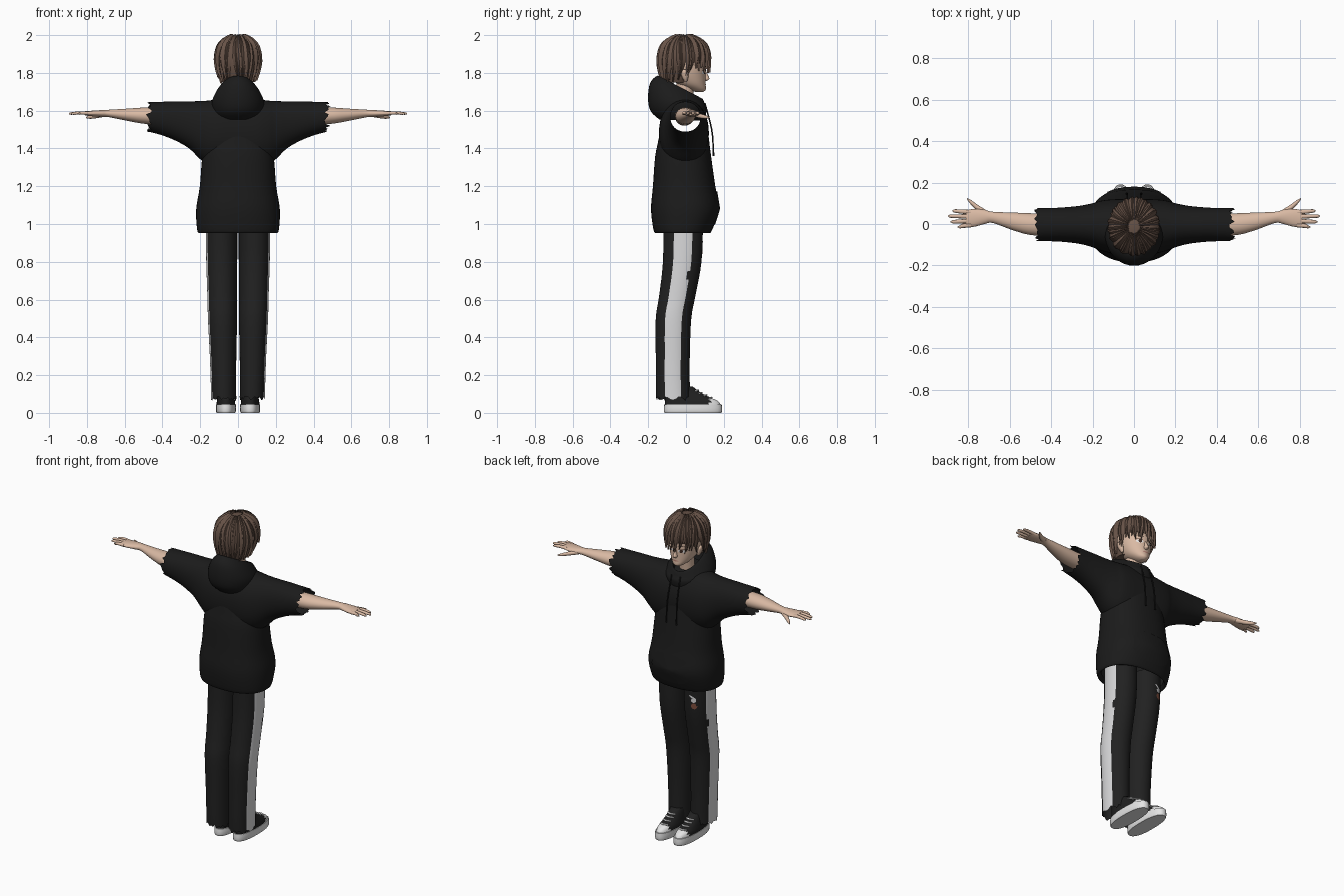
import bpy, bmesh, math, random
from mathutils import Vector

random.seed(4)
if "Cube" in bpy.data.objects:
    bpy.data.objects.remove(bpy.data.objects["Cube"])


def material(name, r, g, b):
    m = bpy.data.materials.new(name)
    m.use_nodes = True
    m.diffuse_color = (r, g, b, 1)
    node = m.node_tree.nodes["Principled BSDF"]
    node.inputs["Base Color"].default_value = (r, g, b, 1)
    node.inputs["Roughness"].default_value = 0.8
    return m


BLACK = material("hoodie black", .011, .011, .011)
TROUSER = material("trouser black", .015, .015, .015)
STRIPE = material("stripe grey", .70, .70, .71)
SKIN = material("skin", .70, .49, .37)
HAIR = material("hair brown", .135, .085, .063)
WHITE = material("white", .78, .78, .78)
IRIS = material("dark brown", .05, .025, .018)
LIPS = material("lips", .50, .24, .19)
RUST = material("print rust", .22, .08, .05)


def finish(name, bm, mats, rule=None, angle=60):
    bmesh.ops.recalc_face_normals(bm, faces=bm.faces)
    if rule:
        for f in bm.faces:
            f.material_index = rule(f.calc_center_median())
    me = bpy.data.meshes.new(name)
    bm.to_mesh(me)
    bm.free()
    for m in mats:
        me.materials.append(m)
    ob = bpy.data.objects.new(name, me)
    bpy.context.collection.objects.link(ob)
    bpy.ops.object.select_all(action='DESELECT')
    ob.select_set(True)
    bpy.context.view_layer.objects.active = ob
    bpy.ops.object.shade_smooth_by_angle(angle=math.radians(angle))
    return ob


def dense(rows, k=4):
    """Catmull-Rom interpolation of parameter rows."""
    out = []
    for i in range(len(rows) - 1):
        p = [rows[max(i - 1, 0)], rows[i], rows[i + 1], rows[min(i + 2, len(rows) - 1)]]
        for j in range(k):
            t = j / k
            out.append([.5 * (2 * b + (c - a) * t + (2 * a - 5 * b + 4 * c - d) * t * t
                              + (3 * b - a - 3 * c + d) * t ** 3) for a, b, c, d in zip(*p)])
    return out + [list(rows[-1])]


def oval(n, p):
    for i in range(n):
        a = 2 * math.pi * i / n
        c, s = math.cos(a), math.sin(a)
        yield math.copysign(abs(c) ** (2 / p), c), math.copysign(abs(s) ** (2 / p), s)


def loft(name, rows, mats, axis='z', n=32, p=2, k=4, slope=False, caps=True, rag=0, rule=None, angle=60):
    """Rows: position along axis, two centre values, two radii, optional tilt along y."""
    bm = bmesh.new()
    rings = []
    rows = dense(rows, k)
    for j, row in enumerate(rows):
        t, cu, cv, ru, rv = row[:5]
        ragged = rag if j == len(rows) - 1 else 0
        ring = []
        for u, v in oval(n, p):
            a, b = cu + ru * u, cv + rv * v
            w = t + random.uniform(-ragged, ragged)
            co = (w, a, b) if axis == 'x' else (a, b, w + (row[5] * (b - cv) if slope else 0))
            ring.append(bm.verts.new(co))
        rings.append(ring)
    for r, s in zip(rings, rings[1:]):
        for i in range(n):
            bm.faces.new((r[i], r[(i + 1) % n], s[(i + 1) % n], s[i]))
    if caps:
        bm.faces.new(rings[0])
        bm.faces.new(rings[-1])
    return finish(name, bm, mats, rule, angle)


def section(rows, z):
    for a, b in zip(rows, rows[1:]):
        if a[0] <= z <= b[0]:
            t = (z - a[0]) / (b[0] - a[0])
            return [u + (v - u) * t for u, v in zip(a, b)]
    return rows[0] if z < rows[0][0] else rows[-1]


def patch(name, rows, x, z, w, h, mat, lift=.003, p=2, power=2, tilt=0):
    """Thin plate hugging the +y side of a lofted part."""
    bm = bmesh.new()
    rings = []
    for q in (.02, .35, .7, 1):
        ring = []
        for u, v in oval(20, p):
            px, pz = x + w * u * q, z + h * v * q + tilt * u * q
            _, cx, cy, rx, ry = section(rows, pz)[:5]
            d = max(0, 1 - min(1, abs((px - cx) / rx)) ** power) ** (1 / power)
            ring.append(bm.verts.new((px, cy + ry * d + lift, pz)))
        rings.append(ring)
    for r, s in zip(rings, rings[1:]):
        for i in range(20):
            bm.faces.new((r[i], r[(i + 1) % 20], s[(i + 1) % 20], s[i]))
    bm.faces.new(rings[0])
    return finish(name, bm, [mat])


# Hoodie: lower body, then shoulders and sleeves as one hollow sideways tube
body = [(.975, 0, -.015, .19, .13), (.952, 0, -.018, .205, .142), (.975, 0, -.016, .217, .157),
        (1.08, 0, -.005, .221, .18), (1.2, 0, -.01, .202, .165), (1.35, 0, -.015, .19, .149),
        (1.42, 0, -.013, .175, .138), (1.47, 0, -.011, .15, .13)]
loft("hoodie_body", body, [BLACK], n=48, p=2.3, caps=False)
sleeve = [(0, -.011, 1.48, .132, .185), (.1, -.011, 1.48, .13, .18), (.16, -.008, 1.485, .12, .168),
          (.2, -.006, 1.497, .106, .154), (.26, -.004, 1.525, .092, .124),
          (.33, -.003, 1.545, .084, .104), (.40, -.003, 1.558, .08, .089), (.472, -.003, 1.567, .08, .078)]
for sx, side in ((1, "right"), (-1, "left")):
    loft(side + "_sleeve", [(sx * r[0], *r[1:]) for r in sleeve], [BLACK], 'x',
         n=40, p=2.15, caps=False, rag=.017)

# Hood collapsed behind the neck, with pocket and drawstrings
hood = [(1.55, 0, -.03, .11, .11, -.02), (1.585, 0, -.043, .132, .145, -.1), (1.64, 0, -.046, .14, .155, -.18),
        (1.69, 0, -.045, .118, .145, -.38), (1.722, 0, -.033, .088, .122, -.5),
        (1.715, 0, -.03, .076, .108, -.5), (1.64, 0, -.02, .068, .085, -.3)]
loft("hood", hood, [BLACK], n=40, slope=True, caps=False)
patch("front_pocket", body[2:], 0, 1.085, .13, .09, BLACK, .006, p=3, power=2.3)
for sx in (1, -1):
    cord = [(1.36, sx * .035, .146, .006, .006), (1.385, sx * .035, .145, .004, .004),
            (1.5, sx * .033, .136, .004, .004), (1.64, sx * .03, .10, .004, .004)]
    loft("drawstring", cord, [BLACK], n=8)

# Trousers with side stripes
leg = [(1.0, .087, -.015, .083, .105), (.8, .086, -.02, .082, .102), (.62, .084, -.046, .078, .096),
       (.5, .082, -.066, .077, .094), (.3, .079, -.07, .07, .09), (.15, .077, -.07, .067, .09),
       (.075, .076, -.068, .067, .09)]
for sx, side in ((1, "right"), (-1, "left")):
    def stripe(c, sx=sx):
        _, cx, cy, rx, ry = section(leg[::-1], c.z)
        a = math.atan2((c.y - cy) / ry, (sx * c.x - cx) / rx)
        return int(-.5 < a < .42)
    loft(side + "_trouser_leg", [(r[0], sx * r[1], *r[2:]) for r in leg], [TROUSER, STRIPE],
         n=40, p=2.1, caps=False, rag=.014, rule=stripe)

# Print on one thigh
left_leg = [(r[0], -r[1], *r[2:]) for r in leg[::-1]]
patch("print_top", left_leg, -.105, .9, .022, .007, STRIPE, tilt=.012)
patch("print_middle", left_leg, -.11, .88, .015, .012, STRIPE)
patch("print_bottom", left_leg, -.112, .845, .017, .018, RUST)

# Shoes
for sx, side in ((1, "right"), (-1, "left")):
    x = sx * .064
    sole = [(0, x, .037, .049, .15), (.012, x, .037, .053, .154), (.045, x, .037, .052, .152)]
    loft(side + "_sole", sole, [WHITE], p=2.4, k=2, angle=40)
    upper = [(.04, x, .037, .05, .148), (.062, x, .03, .048, .14), (.08, x, .012, .045, .12),
             (.105, x, -.012, .042, .094), (.14, x, -.035, .04, .07)]
    loft(side + "_shoe_upper", upper, [TROUSER, WHITE], p=2.2, rule=lambda c: int(c.y > .128))
    for i in range(4):
        z = .078 + .013 * i
        _, _, cy, _, ry = section(upper, z)
        y = cy + ry - .002
        lace = [(x - .026, y - .012, z, .005, .004), (x, y, z + .003, .006, .005),
                (x + .026, y - .012, z, .005, .004)]
        loft(side + "_lace", lace, [WHITE], 'x', n=8)

# Arms and hands
arm = [(.3, -.008, 1.568, .05, .048), (.48, -.002, 1.573, .053, .044), (.58, .012, 1.578, .043, .033),
       (.68, .032, 1.585, .027, .02), (.72, .034, 1.585, .034, .018), (.77, .03, 1.585, .043, .015),
       (.81, .026, 1.586, .04, .011)]
fingers = [(.057, .063, .876), (.036, .038, .896), (.015, .011, .884), (-.005, -.014, .85)]
for sx, side in ((1, "right"), (-1, "left")):
    loft(side + "_arm", [(sx * r[0], *r[1:]) for r in arm], [SKIN], 'x', n=24)
    for y0, y1, tip in fingers:
        f = [(.785, y0, 1.586, .011, .01), (.83, (y0 + y1) / 2, 1.588, .01, .009),
             (tip - .012, y1, 1.585, .008, .007), (tip, y1, 1.583, .002, .002)]
        loft(side + "_finger", [(sx * r[0], *r[1:]) for r in f], [SKIN], 'x', n=10)
    thumb = [(.705, .045, 1.58, .018, .012), (.75, .075, 1.572, .015, .012),
             (.785, .104, 1.566, .011, .009), (.805, .122, 1.564, .003, .003)]
    loft(side + "_thumb", [(sx * r[0], *r[1:]) for r in thumb], [SKIN], 'x', n=12)

# Head, neck, nose and ears
head = [(1.7, 0, .07, .015, .022), (1.712, 0, .06, .036, .045), (1.74, 0, .03, .064, .074),
        (1.78, 0, .01, .083, .094), (1.82, 0, .002, .092, .103), (1.88, 0, -.005, .095, .11),
        (1.94, 0, -.01, .075, .09), (1.97, 0, -.01, .03, .04)]
loft("head", head, [SKIN])
loft("neck", [(1.56, 0, -.02, .055, .05), (1.64, 0, -.012, .044, .045), (1.76, 0, 0, .046, .048)], [SKIN], n=24)
nose = [(1.758, 0, .104, .008, .006), (1.768, 0, .106, .013, .018), (1.785, 0, .104, .009, .014),
        (1.81, 0, .1, .006, .006)]
loft("nose", nose, [SKIN], n=12)
patch("mouth", head, 0, 1.739, .021, .004, LIPS)
for sx, side in ((1, "right"), (-1, "left")):
    patch(side + "_eye_white", head, sx * .037, 1.803, .019, .010, WHITE, .002)
    patch(side + "_iris", head, sx * .036, 1.803, .009, .010, IRIS, .004)
    patch(side + "_eyelid_line", head, sx * .038, 1.814, .021, .0025, IRIS, .005)
    patch(side + "_eyebrow", head, sx * .038, 1.834, .022, .003, HAIR, .004)
    ear = [(1.755, sx * .084, -.002, .007, .008), (1.775, sx * .091, -.004, .011, .016),
           (1.805, sx * .098, -.008, .011, .02), (1.82, sx * .1, -.01, .004, .008)]
    loft(side + "_ear", ear, [SKIN], n=12)

# Hair: cap open at the face, covered by tapered ridged locks
cap = [(1.75, 0, -.042, .08, .074), (1.79, 0, -.03, .096, .1), (1.83, 0, -.018, .108, .122),
       (1.88, 0, -.012, .113, .13), (1.94, 0, -.012, .098, .114), (1.975, 0, -.012, .064, .074),
       (1.992, 0, -.012, .025, .03)]
cap_ob = loft("hair_cap", cap, [HAIR])
bm = bmesh.new()
bm.from_mesh(cap_ob.data)
face_gap = [f for f in bm.faces if f.calc_center_median().y > -.01 and f.calc_center_median().z < 1.85]
bmesh.ops.delete(bm, geom=face_gap, context='FACES')
bm.to_mesh(cap_ob.data)
bm.free()

surface = dense(cap, 4)
bm = bmesh.new()
COUNT = 46
for i in range(COUNT):
    a0 = 2 * math.pi * i / COUNT + random.uniform(-.06, .06)
    front = math.sin(a0)
    end = random.uniform(1.79, 1.83) if front > .45 else random.uniform(1.75, 1.785)
    if front < -.4:
        end = random.uniform(1.74, 1.765)
    swirl, lift, prev = random.uniform(-.22, .22), random.uniform(.003, .008), None
    for j in range(11):
        t = j / 10
        z = 1.992 - (1.992 - end) * t ** 1.5
        _, cx, cy, rx, ry = section(surface, z)
        if front > .45 and z < 1.86:
            cy, ry = -.012, .126
        width = .17 * min(1, 2.6 * (1 - t)) + .004
        strip = []
        for u, ridge in ((-1, -.003), (-.1, .007), (1, -.003)):
            a = a0 + swirl * t * t + u * width
            g = lift + ridge + .004 * t
            strip.append(bm.verts.new((cx + (rx + g) * math.cos(a), cy + (ry + g) * math.sin(a), z + g * (1 - t))))
        if prev:
            for u in (0, 1):
                bm.faces.new((prev[u], prev[u + 1], strip[u + 1], strip[u]))
        prev = strip
finish("hair_locks", bm, [HAIR], angle=25)
